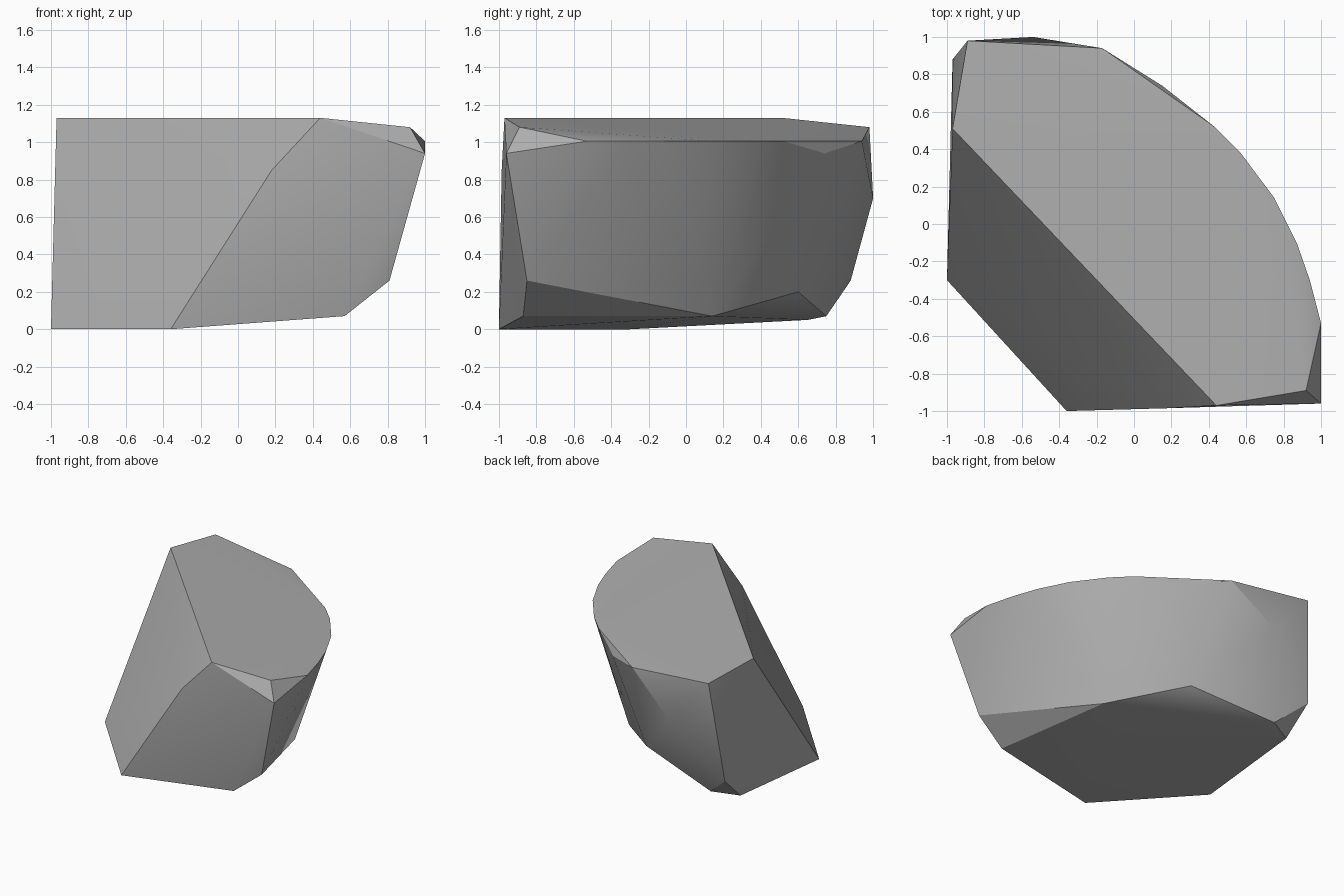
import bpy
import bmesh
from math import radians

# Remove the default object
default_object = bpy.data.objects.get("Cube")
if default_object:
    bpy.data.objects.remove(default_object, do_unlink=True)


def make_material(name, colour):
    material = bpy.data.materials.new(name)
    material.use_nodes = True
    material.diffuse_color = colour
    shader = material.node_tree.nodes["Principled BSDF"]
    shader.inputs["Base Color"].default_value = colour
    shader.inputs["Roughness"].default_value = 0.9
    return material


def at_height(height, outline):
    return [(x, y, height) for x, y in outline]


def build_hull(name, points, material, crease_angle):
    builder = bmesh.new()
    for point in points:
        builder.verts.new(point)
    hull = bmesh.ops.convex_hull(builder, input=builder.verts[:])
    spare = {v for v in hull["geom_interior"] + hull["geom_unused"]
             if isinstance(v, bmesh.types.BMVert)}
    bmesh.ops.delete(builder, geom=list(spare), context="VERTS")
    bmesh.ops.recalc_face_normals(builder, faces=builder.faces[:])
    mesh = bpy.data.meshes.new(name)
    builder.to_mesh(mesh)
    builder.free()
    mesh.materials.append(material)
    rock = bpy.data.objects.new(name, mesh)
    bpy.context.collection.objects.link(rock)
    # Rounded flank is soft, broken edges stay crisp
    bpy.ops.object.select_all(action="DESELECT")
    rock.select_set(True)
    bpy.context.view_layer.objects.active = rock
    bpy.ops.object.shade_smooth_by_angle(angle=crease_angle)
    return rock


# Top: straight split edge, then the gently sloping far corners
split_edge = at_height(1.13, [(-.97, .51), (.44, -.97)])
far_corners = at_height(1.08, [(.92, -.89), (-.89, .98)])

# Rounded rim with two chipped corners below it
rim = at_height(1.005, [
    (1, -.53), (.94, -.3), (.87, -.1), (.75, .14),
    (.57, .38), (.43, .52), (-.17, .94)])
chips = at_height(.94, [(1, -.96), (.15, .74)])

# Bulges on the back and front walls
bulges = [(-.54, 1, .7), (.18, -.985, .85)]

# Undercut lower flank
undercut = at_height(.26, [(.81, -.85), (-.97, .88)]) + [(-.06, .6, .2)]

# Nearly flat underside, tipped up slightly away from the split wall
underside = at_height(.07, [(.57, -.87), (.42, .14), (-.75, .75)])
underside += at_height(.05, [(-.95, .65)])
underside += at_height(0, [(-.36, -1), (-1, -.3)])

stone = make_material("stone_grey", (.42, .42, .42, 1))
build_hull(
    "rock",
    split_edge + far_corners + rim + chips + bulges + undercut + underside,
    stone,
    radians(30),
)
